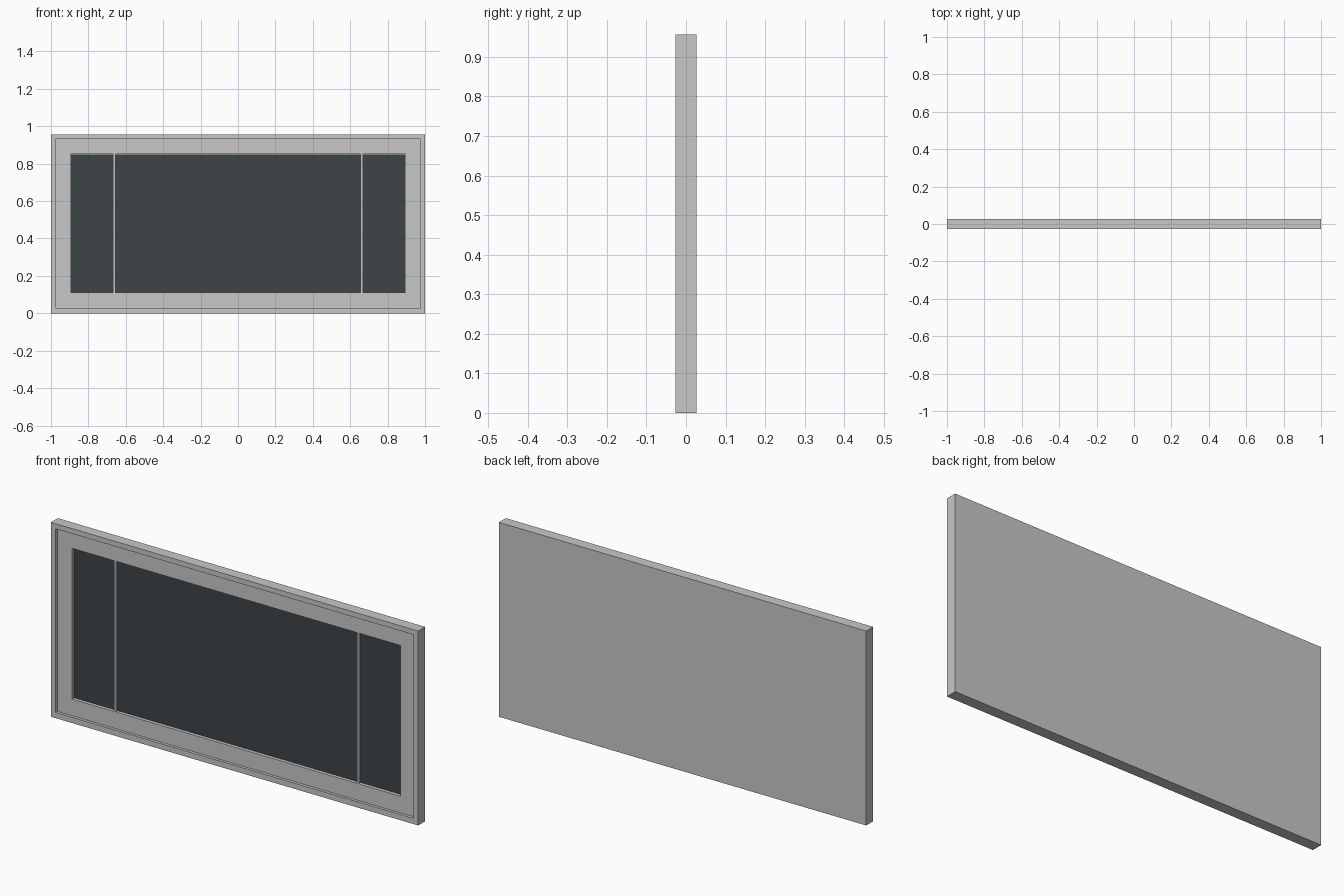
import bpy, bmesh
from mathutils import Vector

if "Cube" in bpy.data.objects:
    bpy.data.objects.remove(bpy.data.objects["Cube"])

W, H, D = 1.0, 0.957, 0.027      # half width, height, half depth
STEP_Y, GLASS_Y = -0.013, 0.0    # depths of the recessed border and the glass


def material(name, rgb):
    m = bpy.data.materials.new(name)
    m.diffuse_color = (*rgb, 1)
    m.use_nodes = True
    m.node_tree.nodes["Principled BSDF"].inputs["Base Color"].default_value = m.diffuse_color
    return m


grey = material("light grey", (0.578, 0.578, 0.578))
dark = material("dark glass", (0.047, 0.056, 0.062))


def finish(bm, name, mat):
    bmesh.ops.recalc_face_normals(bm, faces=bm.faces)
    me = bpy.data.meshes.new(name)
    bm.to_mesh(me)
    bm.free()
    me.materials.append(mat)
    ob = bpy.data.objects.new(name, me)
    bpy.context.collection.objects.link(ob)
    return ob


def box(name, lo, hi, mat):
    bm = bmesh.new()
    bmesh.ops.create_cube(bm, size=1)
    lo, hi = Vector(lo), Vector(hi)
    for v in bm.verts:
        v.co = (lo + hi) / 2 + v.co * (hi - lo)
    return finish(bm, name, mat)


# Frame: nested rectangles stepping back from the rim to the glass bed
def ring(bm, x, z0, z1, y):
    return [bm.verts.new(p) for p in ((-x, y, z0), (x, y, z0), (x, y, z1), (-x, y, z1))]


bm = bmesh.new()
steps = [(W, 0, H, D), (W, 0, H, -D),
         (0.975, 0.028, 0.932, -D), (0.975, 0.028, 0.932, STEP_Y),
         (0.895, 0.11, 0.852, STEP_Y), (0.895, 0.11, 0.852, GLASS_Y + 0.004)]
rings = [ring(bm, *s) for s in steps]
for a, b in zip(rings, rings[1:]):
    for i in range(4):
        j = (i + 1) % 4
        bm.faces.new((a[i], a[j], b[j], b[i]))
bm.faces.new(rings[0])
bm.faces.new(rings[-1])
finish(bm, "frame", grey)

# Glass panes: wide centre and two narrow sides
for name, x0, x1 in (("left_pane", -0.893, -0.667), ("centre_pane", -0.656, 0.656),
                     ("right_pane", 0.667, 0.893)):
    box(name, (x0, GLASS_Y, 0.112), (x1, GLASS_Y + 0.004, 0.85), dark)

# Thin upright dividers between the panes
for name, x in (("left_divider", -0.6615), ("right_divider", 0.6615)):
    box(name, (x - 0.0055, STEP_Y, 0.11), (x + 0.0055, GLASS_Y + 0.004, 0.852), grey)
